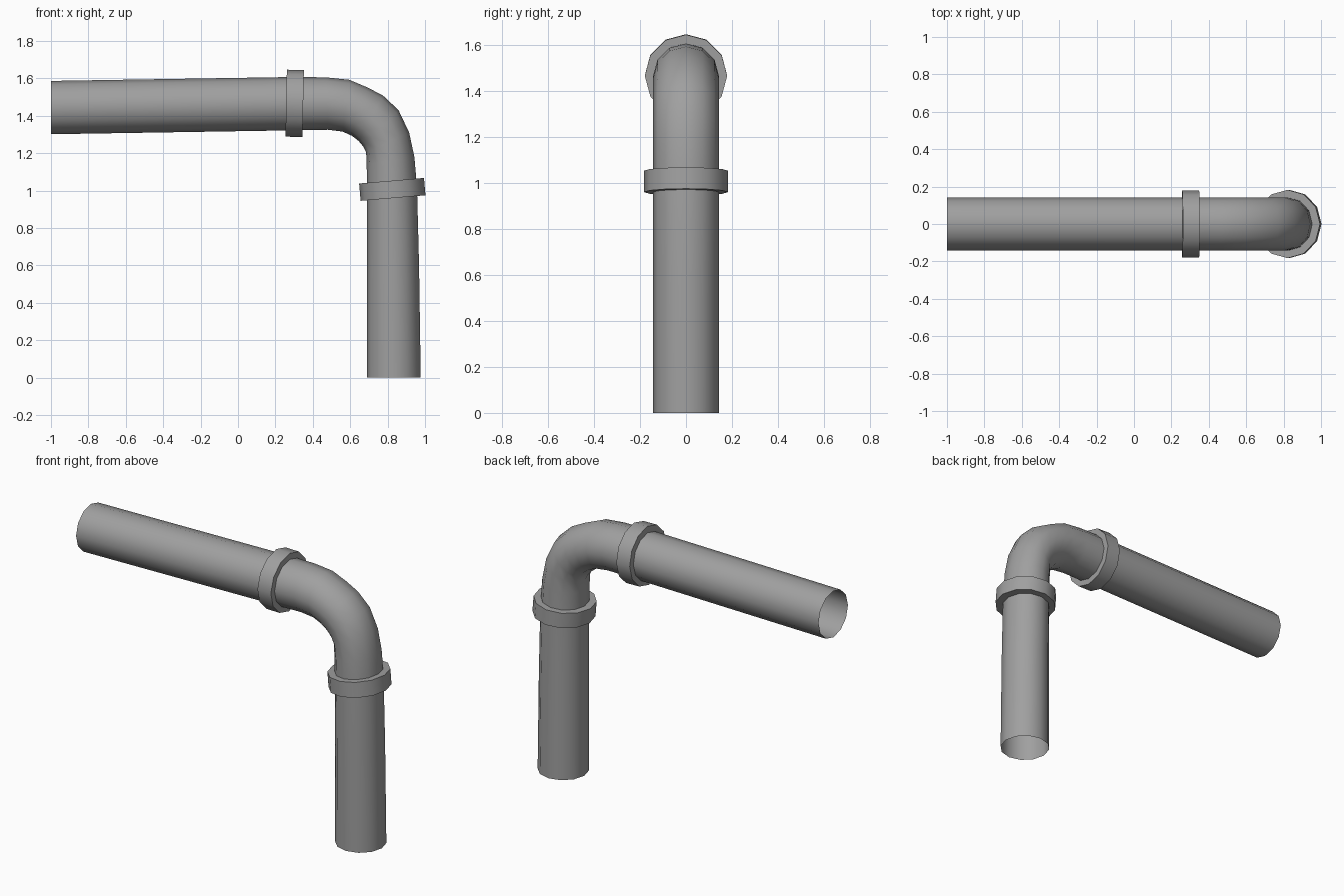
import bpy, bmesh
from math import cos, sin, pi, radians
from mathutils import Vector

cube = bpy.data.objects.get("Cube")
if cube:
    bpy.data.objects.remove(cube)

SIDES = 12

metal = bpy.data.materials.new("grey_metal")
metal.use_nodes = True
GREY = (0.35, 0.35, 0.35, 1)
metal.diffuse_color = GREY
metal.node_tree.nodes["Principled BSDF"].inputs["Base Color"].default_value = GREY


def ring(bm, outer, inner, half_width):
    """Ring spanning two opposite points in the xz plane."""
    a, b = Vector((outer[0], 0, outer[1])), Vector((inner[0], 0, inner[1]))
    mid, arm = (a + b) / 2, (a - b) / 2
    return [bm.verts.new(mid + arm * cos(2 * pi * i / SIDES)
                         + Vector((0, half_width * sin(2 * pi * i / SIDES), 0)))
            for i in range(SIDES)]


def skin(name, sections, closed=False):
    """Join consecutive rings with quads; closed joins the last to the first."""
    bm = bmesh.new()
    rings = [ring(bm, *s) for s in sections]
    pairs = list(zip(rings, rings[1:]))
    if closed:
        pairs.append((rings[-1], rings[0]))
    for r, s in pairs:
        for i in range(SIDES):
            j = (i + 1) % SIDES
            bm.faces.new((r[i], r[j], s[j], s[i]))
    mesh = bpy.data.meshes.new(name)
    bm.to_mesh(mesh)
    bm.free()
    mesh.materials.append(metal)
    obj = bpy.data.objects.new(name, mesh)
    bpy.context.collection.objects.link(obj)
    bpy.ops.object.select_all(action='DESELECT')
    obj.select_set(True)
    bpy.context.view_layer.objects.active = obj
    bpy.ops.object.shade_smooth_by_angle(angle=radians(40))
    return obj


def collar(name, centre, tilt, length, radius, bore):
    """Short tube whose axis leans by tilt from vertical in the xz plane."""
    c = Vector(centre)
    axis, across = Vector((-sin(tilt), cos(tilt))), Vector((cos(tilt), sin(tilt)))
    sections = []
    for side, r in ((-1, bore), (-1, radius), (1, radius), (1, bore)):
        m = c + axis * side * length / 2
        sections.append((m + across * r, m - across * r, r))
    skin(name, sections, closed=True)


# Bent pipe, open at both ends: (outer point, inner point) along the run
R = 0.143
bend = [
    ((-1.0, 1.586), (-1.0, 1.301)),
    ((0.30, 1.607), (0.305, 1.322)),
    ((0.47, 1.605), (0.48, 1.325)),
    ((0.595, 1.592), (0.56, 1.315)),
    ((0.69, 1.552), (0.61, 1.292)),
    ((0.775, 1.508), (0.645, 1.265)),
    ((0.858, 1.43), (0.67, 1.235)),
    ((0.915, 1.31), (0.685, 1.205)),
    ((0.943, 1.18), (0.688, 1.14)),
    ((0.957, 1.02), (0.69, 0.995)),
    ((0.968, 0.60), (0.69, 0.60)),
    ((0.977, 0.0), (0.69, 0.0)),
]
skin("bent_pipe", [(o, i, R) for o, i in bend])

# Coupling collars
collar("upper_collar", (0.303, 1.466), radians(88.8), 0.091, 0.179, 0.125)
collar("lower_collar", (0.825, 1.006), radians(4.9), 0.093, 0.174, 0.125)
bpy.data.objects["lower_collar"].scale.y = 1.05
